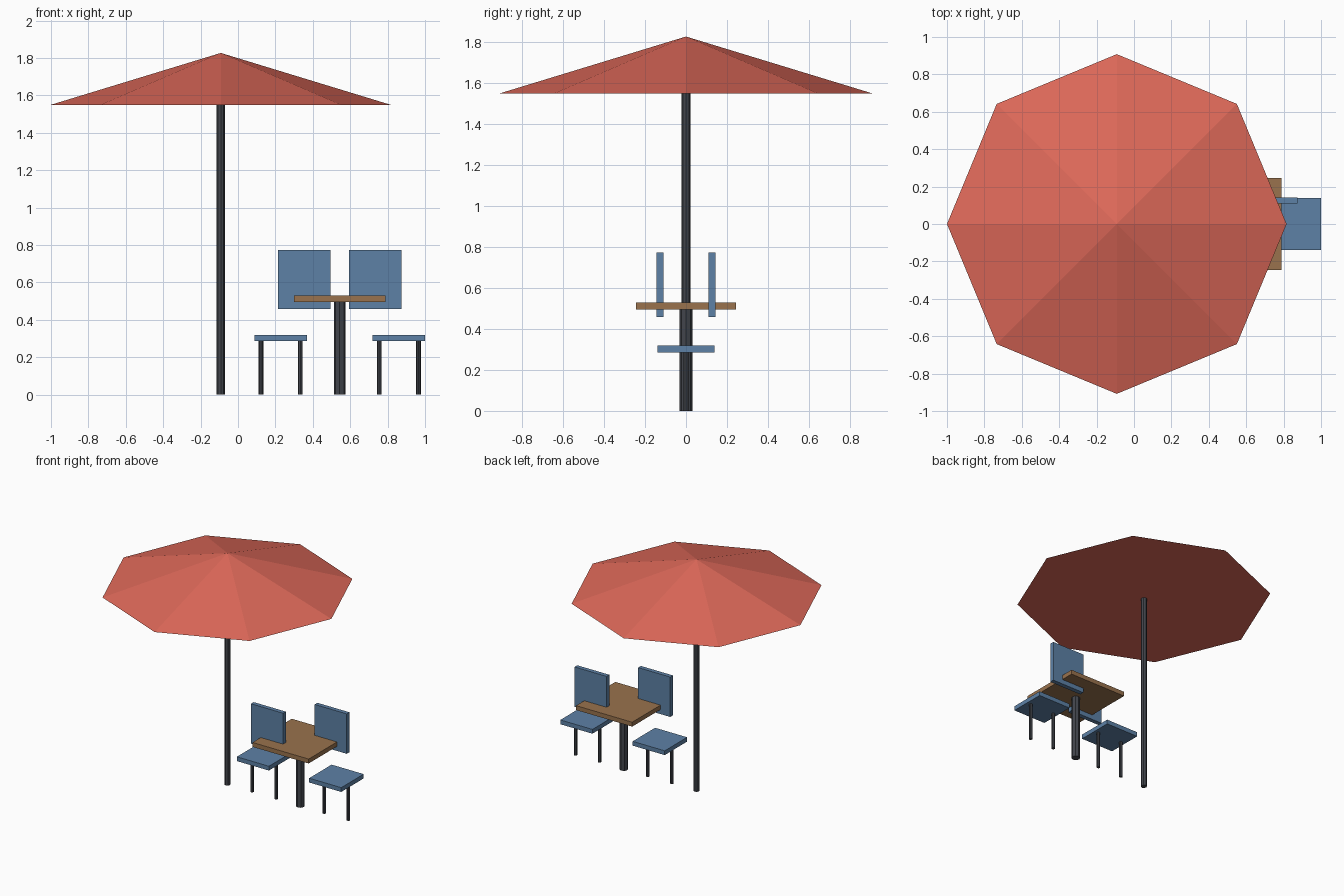
import bpy

cube = bpy.data.objects.get("Cube")
if cube:
    bpy.data.objects.remove(cube, do_unlink=True)


def material(name, rgb):
    mat = bpy.data.materials.new(name)
    mat.use_nodes = True
    mat.diffuse_color = (*rgb, 1)
    mat.node_tree.nodes["Principled BSDF"].inputs["Base Color"].default_value = (*rgb, 1)
    return mat


RED = material("coral red", (0.73, 0.14, 0.1))
WOOD = material("wood brown", (0.32, 0.17, 0.075))
BLUE = material("slate blue", (0.11, 0.22, 0.38))
METAL = material("dark metal", (0.055, 0.06, 0.073))


def finish(name, mat):
    obj = bpy.context.object
    obj.name = name
    obj.data.materials.append(mat)
    return obj


def box(name, center, size, mat):
    bpy.ops.mesh.primitive_cube_add(size=1, location=center)
    obj = finish(name, mat)
    obj.scale = size
    bpy.ops.object.transform_apply(location=False, rotation=False, scale=True)
    return obj


def post(name, x, radius, top):
    bpy.ops.mesh.primitive_cylinder_add(vertices=8, radius=radius, depth=top,
                                        location=(x, 0, top / 2))
    return finish(name, METAL)


# Parasol: eight-sided closed canopy on a thin pole
PARASOL_X = -0.092
post("parasol_pole", PARASOL_X, 0.022, 1.56)
bpy.ops.mesh.primitive_cone_add(vertices=8, radius1=0.908, radius2=0, depth=0.277,
                                location=(PARASOL_X, 0, 1.55 + 0.277 / 2))
finish("parasol_canopy", RED)

# Table: square top on a central pedestal
TABLE_X = 0.544
post("table_pedestal", TABLE_X, 0.032, 0.5)
box("table_top", (TABLE_X, 0, 0.512), (0.49, 0.49, 0.035), WOOD)

# Chairs: seat on two legs, with a raised backrest offset toward the table
for label, side in (("right", -1), ("left", 1)):
    x = TABLE_X + side * 0.316
    box(label + "_seat", (x, 0, 0.303), (0.28, 0.28, 0.034), BLUE)
    box(label + "_backrest", (x - side * 0.126, side * 0.126, 0.616),
        (0.28, 0.034, 0.315), BLUE)
    for leg, offset in (("inner", -side), ("outer", side)):
        post(f"{label}_{leg}_leg", x + offset * 0.105, 0.013, 0.29)
